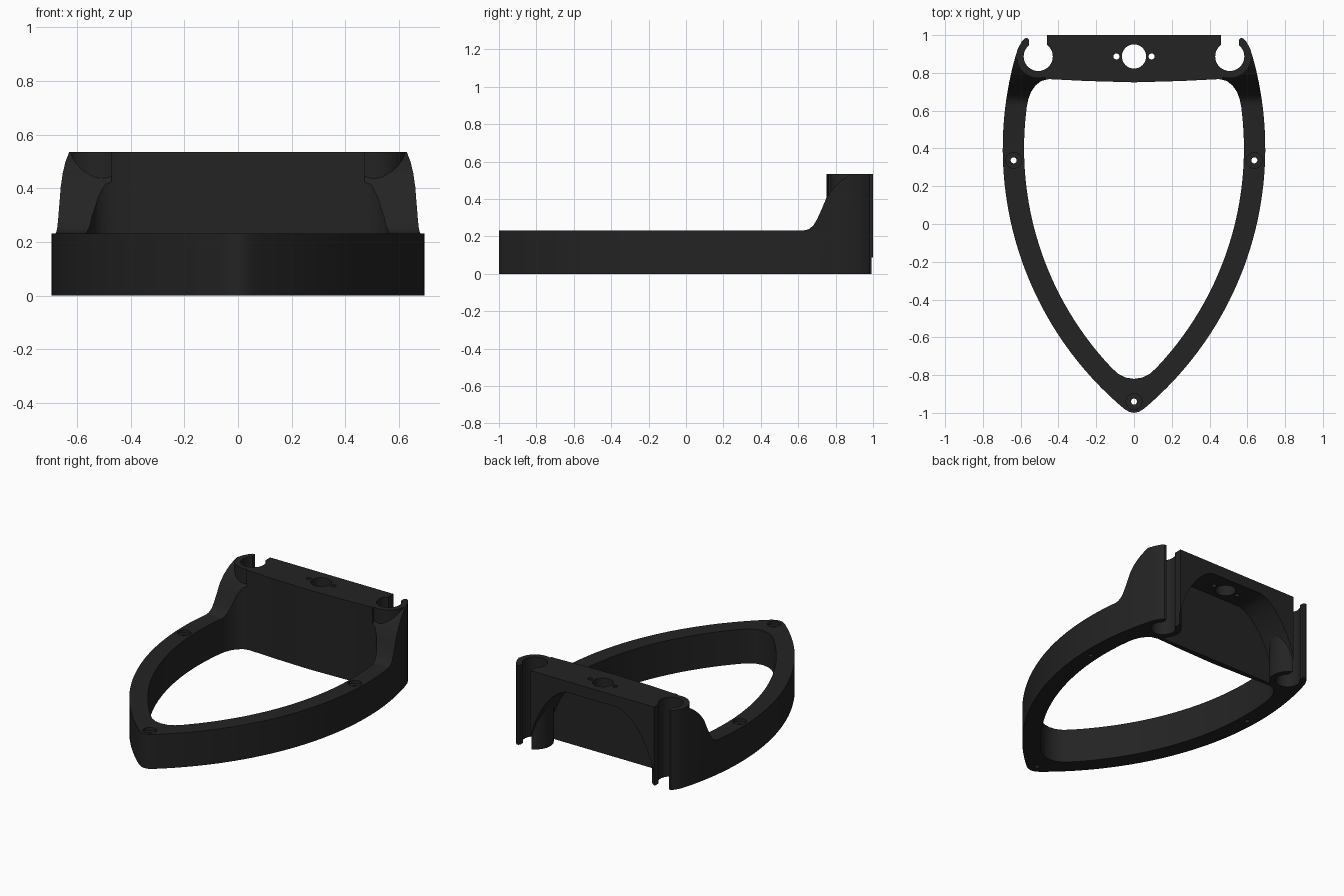
import bpy, bmesh, math

if "Cube" in bpy.data.objects:
    bpy.data.objects.remove(bpy.data.objects["Cube"])

black = bpy.data.materials.new("matte black")
black.diffuse_color = (0.017, 0.017, 0.017, 1)
black.use_nodes = True
black.node_tree.nodes["Principled BSDF"].inputs["Base Color"].default_value = black.diffuse_color


def prism(name, pts, lo, hi, axis="z"):
    """Extrude a closed outline along z (x,y points), y (x,z points) or x (y,z points)."""
    place = {"z": lambda a, b, h: (a, b, h),
             "y": lambda a, b, h: (a, h, b),
             "x": lambda a, b, h: (h, a, b)}[axis]
    bm = bmesh.new()
    face = bm.faces.new([bm.verts.new(place(a, b, lo)) for a, b in pts])
    new = bmesh.ops.extrude_face_region(bm, geom=[face])["geom"]
    verts = [v for v in new if isinstance(v, bmesh.types.BMVert)]
    bmesh.ops.translate(bm, verts=verts, vec=place(0, 0, hi - lo))
    bmesh.ops.recalc_face_normals(bm, faces=bm.faces)
    mesh = bpy.data.meshes.new(name)
    bm.to_mesh(mesh)
    bm.free()
    ob = bpy.data.objects.new(name, mesh)
    bpy.context.collection.objects.link(ob)
    return ob


def mirrored(half):
    """Complete a right-half outline with its left side."""
    return half + [(-x, y) for x, y in reversed(half) if x > 1e-6]


def arc(cx, cy, r, a0, a1, n):
    return [(cx + r * math.cos(math.radians(a0 + (a1 - a0) * i / n)),
             cy + r * math.sin(math.radians(a0 + (a1 - a0) * i / n))) for i in range(n + 1)]


def bow(r, y0, y1, n):
    """Side curve of the frame, a large arc sampled between two y values."""
    ys = [y0 + (y1 - y0) * i / n for i in range(n + 1)]
    return [(-1.105 + math.sqrt(r * r - (y - 0.4) ** 2), y) for y in ys]


def cut(target, tool):
    mod = target.modifiers.new("cut", "BOOLEAN")
    mod.operation = "DIFFERENCE"
    mod.solver = "EXACT"
    mod.object = tool
    bpy.context.view_layer.objects.active = target
    bpy.ops.object.modifier_apply(modifier=mod.name)
    bpy.data.objects.remove(tool)


def drill(target, x, y, r, lo, hi, n=32):
    cut(target, prism("drill", arc(x, y, r, 0, 360, n)[:-1], lo, hi))


TOP, RIM = 0.535, 0.232
PX, PY, TUBE = 0.507, 0.887, 0.115     # clip socket centre and wall radius

# Shield-shaped frame at full height, with the open clip hooks at the back
outer = ([(0, -1), (0.025, -0.995), (0.05, -0.98)] + bow(1.8, -0.96, 0.887, 40)
         + [(0.614, 0.93), (0.594, 0.966), (0.578, 0.983), (0.564, 0.985),
            (0.556, 0.975), (0.556, 0.94), (0.46, 0.94), (0.46, 1.0)])
frame = prism("mounting_frame", mirrored(outer), 0, TOP)

# Inner opening
inner = ([(0, -0.82), (0.045, -0.813), (0.085, -0.792)] + bow(1.687, -0.76, 0.62, 32)
         + [(0.56, 0.66), (0.545, 0.70), (0.52, 0.735), (0.49, 0.758), (0.45, 0.767),
            (0.25, 0.757), (0, 0.75)])
cut(frame, prism("opening", mirrored(inner), -0.1, 0.8))

# Lower the arms to rim height, flaring up to the back block and socket tubes
flare = [(-1.3, RIM), (0.63, RIM), (0.655, 0.238), (0.68, 0.257), (0.70, 0.29), (0.725, 0.345),
         (0.75, 0.405), (0.785, 0.455), (0.83, 0.499), (0.885, 0.536), (0.90, 0.6), (-1.3, 0.6)]
lower = prism("arm_lowering", flare, -1, 1, "x")
keep = [(0, 0.6), (0.47, 0.6)] + arc(PX, PY, TUBE, -108, 0, 20) + [(0.75, PY), (0.75, 1.2)]
cut(lower, prism("block_keep", mirrored(keep), 0.1, 0.8))
cut(frame, lower)

# Arched cavity in the back, leaving the socket tubes standing
arch = [(0, 0.46), (0.2, 0.46), (0.245, 0.44), (0.29, 0.405), (0.33, 0.363), (0.37, 0.308),
        (0.405, 0.245), (0.435, 0.175), (0.458, 0.1), (0.47, 0.02), (0.472, -0.1)]
cavity = prism("cavity", mirrored(arch), 0.79, 1.1, "y")
for s in (-1, 1):
    drill(cavity, s * PX, PY, TUBE, -0.2, 0.8, 48)
cut(frame, cavity)

# Socket bores, cable hole and its two small screw holes
for s in (-1, 1):
    drill(frame, s * PX, PY, 0.077, -0.1, 0.8, 48)
    drill(frame, s * 0.093, PY, 0.016, 0.3, 0.8, 16)
drill(frame, 0, PY, 0.064, 0.3, 0.8, 48)

# Counterbored mounting holes in the rim
for x, y in ((-0.637, 0.337), (0.637, 0.337), (0, -0.94)):
    drill(frame, x, y, 0.042, RIM - 0.02, 0.4)
    drill(frame, x, y, 0.016, -0.1, 0.4, 20)

frame.data.materials.clear()
frame.data.materials.append(black)
for p in frame.data.polygons:
    p.material_index = 0
bpy.ops.object.select_all(action="DESELECT")
frame.select_set(True)
bpy.context.view_layer.objects.active = frame
bpy.ops.object.shade_smooth_by_angle(angle=math.radians(30))
